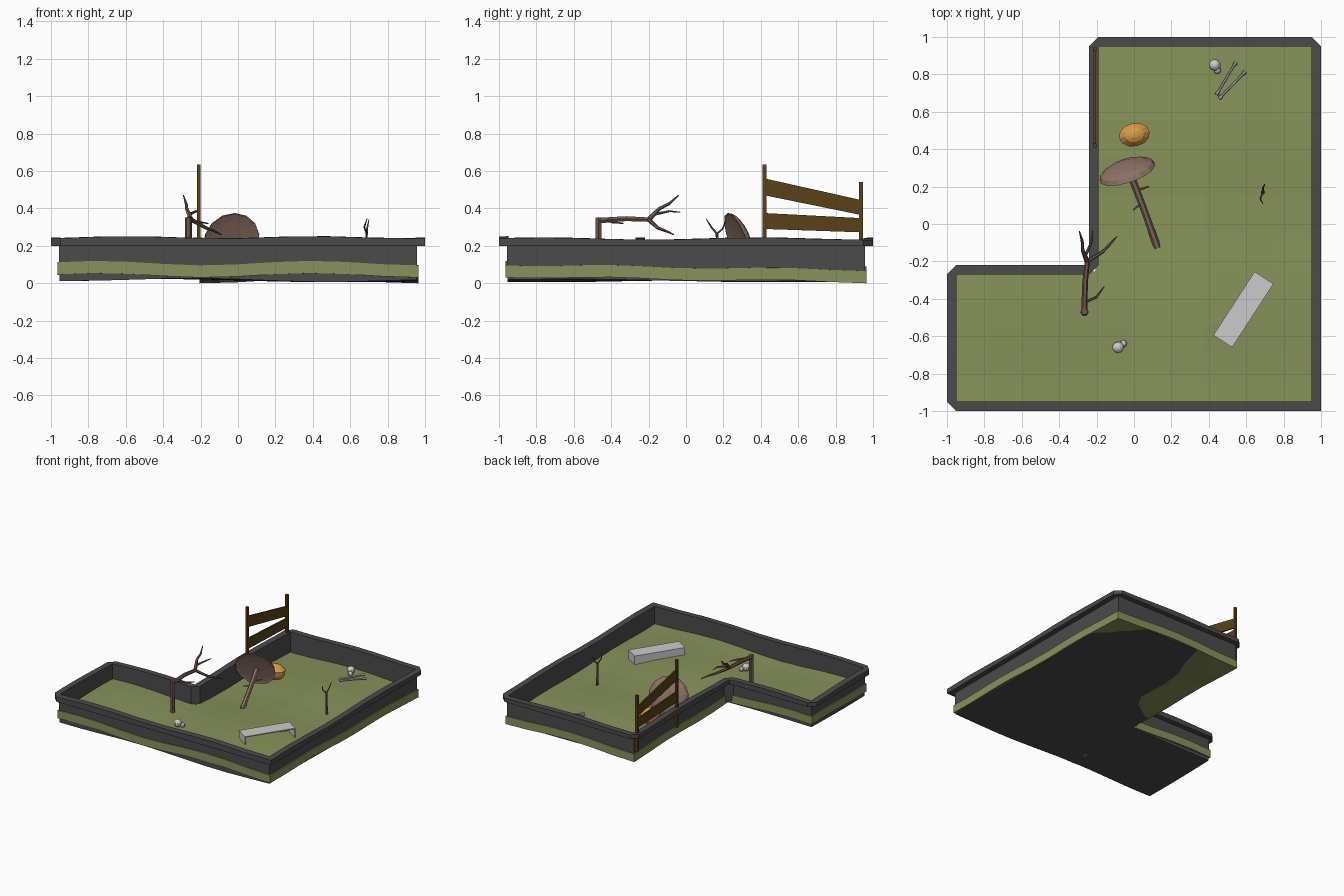
import bpy, bmesh
from math import sin, cos, pi, radians
from mathutils import Vector, Matrix

if "Cube" in bpy.data.objects:
    bpy.data.objects.remove(bpy.data.objects["Cube"])


def material(name, rgb):
    m = bpy.data.materials.new(name)
    m.diffuse_color = (*rgb, 1)
    m.use_nodes = True
    m.node_tree.nodes["Principled BSDF"].inputs["Base Color"].default_value = m.diffuse_color
    return m


STONE = material("dark_stone", (0.07, 0.07, 0.07))
GRASS = material("grass", (0.24, 0.29, 0.10))
WOOD = material("plank_wood", (0.10, 0.053, 0.008))
BARK = material("bark", (0.16, 0.095, 0.075))
CAP = material("cap_brown", (0.27, 0.17, 0.135))
ORANGE = material("orange", (0.68, 0.33, 0.06))


def finish(bm, name, mat=None):
    bmesh.ops.recalc_face_normals(bm, faces=bm.faces)
    me = bpy.data.meshes.new(name)
    bm.to_mesh(me)
    bm.free()
    ob = bpy.data.objects.new(name, me)
    bpy.context.collection.objects.link(ob)
    if mat:
        me.materials.append(mat)
    return ob


def ground_z(x, y):
    return 0.097 - 0.015 * y + 0.012 * sin(5.5 * x + 5.7) + 0.006 * cos(7 * (y - 0.5))


# L-shaped slab with wavy top and bottom
def slab(name, mat, d, top, bottom):
    lin = lambda a, b, n: [a + (b - a) * i / n for i in range(n)]
    xs = lin(-1 + d, -0.24 + d, 4) + lin(-0.24 + d, 1 - d, 6) + [1 - d]
    ys = lin(-1 + d, -0.22 - d, 5) + lin(-0.22 - d, 1 - d, 6) + [1 - d]
    bm = bmesh.new()
    v = [[bm.verts.new((x, y, top(x, y))) for y in ys] for x in xs]
    for i in range(len(xs) - 1):
        for j in range(len(ys) - 1):
            if i >= 4 or j < 5:
                bm.faces.new((v[i][j], v[i + 1][j], v[i + 1][j + 1], v[i][j + 1]))
    ext = bmesh.ops.extrude_face_region(bm, geom=bm.faces[:], use_keep_orig=True)
    for e in ext["geom"]:
        if isinstance(e, bmesh.types.BMVert):
            e.co.z = bottom(e.co.x, e.co.y)
    loose = [w for w in bm.verts if not w.link_faces]
    bmesh.ops.delete(bm, geom=loose, context='VERTS')
    return finish(bm, name, mat)


slab("grass_ground", GRASS, 0.035, ground_z, lambda x, y: ground_z(x, y) - 0.065)
slab("dark_base", STONE, 0.045, lambda x, y: 0.05,
     lambda x, y: 0.017 + 0.010 * sin(4.6 * x + 4.0 + 1.5 * y) * cos(2.5 * y + 1.8) - 0.004 * x)


# Perimeter wall: one cross-section swept round the L, with chamfered corners
def outline(d, outer, n=8):
    p = [(-1 + d, -1 + d), (1 - d, -1 + d), (1 - d, 1 - d),
         (-0.24 + d, 1 - d), (-0.24 + d, -0.22 - d), (-1 + d, -0.22 - d)]
    p = [Vector(q) for q in p]
    cut = [0.05, 0, 0.05, 0.05, 0, 0.05] if outer else [0, 0, 0, 0, 0.05, 0]
    pts = []
    for i in range(6):
        a, b = p[i], p[(i + 1) % 6]
        u = (b - a).normalized()
        a, b = a + u * cut[i], b - u * cut[(i + 1) % 6]
        pts += [a.lerp(b, k / n) for k in range(n + 1)]
    return pts


def wall_top(x, y):
    return 0.243 + 0.006 * sin(6.3 * x - 1) + 0.006 * cos(5.5 * y + 4.2)


bm = bmesh.new()
loops = []
for d, outer, z in [(0, 1, 0.2), (0, 1, None), (0.05, 0, None),
                    (0.05, 0, 0.045), (0.043, 0, 0.045), (0.043, 0, 0.2)]:
    loops.append([bm.verts.new((q.x, q.y, wall_top(q.x, q.y) if z is None else z))
                  for q in outline(d, outer)])
for a, b in zip(loops, loops[1:] + loops[:1]):
    for i in range(len(a)):
        j = (i + 1) % len(a)
        bm.faces.new((a[i], a[j], b[j], b[i]))
bmesh.ops.remove_doubles(bm, verts=bm.verts, dist=0.0005)
finish(bm, "perimeter_wall", STONE)


def box(name, mat, lo, hi):
    bm = bmesh.new()
    bmesh.ops.create_cube(bm, size=1)
    lo, hi = Vector(lo), Vector(hi)
    for v in bm.verts:
        v.co = (lo + hi) / 2 + v.co * (hi - lo)
    return finish(bm, name, mat)


# Broken fence
box("fence_post_tall", WOOD, (-0.22, 0.41, 0.08), (-0.2, 0.43, 0.635))
box("fence_post_short", WOOD, (-0.22, 0.925, 0.08), (-0.2, 0.945, 0.54))
for k, (z0, z1, z2, z3) in enumerate([(0.47, 0.365, 0.445, 0.56), (0.29, 0.272, 0.348, 0.375)]):
    bm = bmesh.new()
    f = bm.faces.new([bm.verts.new((-0.216, y, z)) for y, z in
                      ((0.42, z0), (0.935, z1), (0.935, z2), (0.42, z3))])
    e = bmesh.ops.extrude_face_region(bm, geom=[f], use_keep_orig=True)
    bmesh.ops.translate(bm, vec=(0.012, 0, 0),
                        verts=[g for g in e["geom"] if isinstance(g, bmesh.types.BMVert)])
    finish(bm, f"fence_plank_{k}", WOOD)


# Low-poly limbs: each path is a list of (x, y, z, radius)
def limbs(name, mat, paths):
    cu = bpy.data.curves.new(name, 'CURVE')
    cu.dimensions = '3D'
    cu.bevel_depth = 1
    cu.bevel_resolution = 1
    cu.use_fill_caps = True
    for path in paths:
        s = cu.splines.new('POLY')
        s.use_smooth = False
        s.points.add(len(path) - 1)
        for p, (x, y, z, r) in zip(s.points, path):
            p.co = (x, y, z, 1)
            p.radius = r
    tmp = bpy.data.objects.new(name + "_curve", cu)
    bpy.context.collection.objects.link(tmp)
    bpy.context.view_layer.update()
    me = bpy.data.meshes.new_from_object(tmp.evaluated_get(bpy.context.evaluated_depsgraph_get()))
    bpy.data.objects.remove(tmp)
    ob = bpy.data.objects.new(name, me)
    bpy.context.collection.objects.link(ob)
    me.materials.clear()
    if mat:
        me.materials.append(mat)


limbs("dead_tree", BARK, [
    [(-.265, -.47, .07, .026), (-.265, -.47, .12, .018), (-.265, -.468, .35, .019)],
    [(-.265, -.465, .335, .017), (-.262, -.32, .345, .015), (-.25, -.2, .34, .013)],
    [(-.25, -.2, .34, .014), (-.275, -.14, .40, .010), (-.277, -.09, .425, .008), (-.292, -.04, .47, .003)],
    [(-.25, -.2, .34, .012), (-.17, -.15, .295, .009), (-.13, -.11, .28, .007), (-.09, -.065, .26, .003)],
    [(-.255, -.16, .37, .008), (-.225, -.09, .385, .006), (-.22, -.03, .38, .002)],
    [(-.265, -.42, .34, .008), (-.2, -.39, .325, .007), (-.16, -.335, .32, .003)],
])
limbs("sapling", BARK, [
    [(.69, .17, .08, .010), (.685, .17, .18, .008), (.688, .165, .27, .007)],
    [(.688, .165, .265, .006), (.675, .135, .30, .005), (.69, .108, .345, .002)],
    [(.688, .165, .265, .006), (.69, .195, .29, .005), (.70, .215, .34, .002)],
])

# Toppled giant mushroom
limbs("mushroom_stem", CAP, [
    [(.125, -.125, .09, .020), (.06, .06, .155, .018), (-.02, .27, .225, .020)],
    [(.03, .185, .19, .007), (.08, .20, .20, .004)],
    [(.045, .115, .175, .007), (-.005, .075, .17, .004)],
])
bm = bmesh.new()
bmesh.ops.create_uvsphere(bm, u_segments=14, v_segments=8, radius=0.157)
for v in bm.verts:
    v.co.z = v.co.z * 0.35 if v.co.z > 0 else -v.co.z * 0.08
axis = Vector((-0.12, 0.36, 0.14)).to_track_quat('Z', 'Y').to_matrix().to_4x4()
bm.transform(Matrix.Translation((-0.035, 0.275, 0.228)) @ axis)
finish(bm, "mushroom_cap", CAP)

# Ribbed orange mound
bm = bmesh.new()
bmesh.ops.create_uvsphere(bm, u_segments=12, v_segments=10, radius=1)
for v in bm.verts:
    ring = round((v.co.z + 1) * 50)
    k = 1.06 if ring in (9, 10, 41, 65, 66, 90, 91) else 0.98
    v.co = Vector((v.co.x * 0.083 * k, v.co.y * 0.062 * k, v.co.z * 0.062))
bm.transform(Matrix.Translation((0.002, 0.477, 0.14)) @ Matrix.Rotation(radians(12), 4, 'Z'))
finish(bm, "orange_mound", ORANGE)

# Open stone box lying on its side
bm = bmesh.new()
bmesh.ops.create_cube(bm, size=1)
bmesh.ops.delete(bm, geom=[f for f in bm.faces if f.normal.y < -0.5], context='FACES')
bm.transform(Matrix.Diagonal((0.405, 0.12, 0.105, 1)))
crate = finish(bm, "open_box")
crate.location = (0.585, -0.457, 0.125)
crate.rotation_euler.z = radians(57)
sol = crate.modifiers.new("walls", 'SOLIDIFY')
sol.thickness = 0.012
sol.offset = -1


# Skulls with jaws
for k, (x, y, jx, jy) in enumerate([(-.085, -.66, -.057, -.64), (.432, .85, .446, .822)]):
    z = ground_z(x, y)
    bm = bmesh.new()
    bmesh.ops.create_uvsphere(bm, u_segments=10, v_segments=8, radius=0.031,
                              matrix=Matrix.Translation((x, y, z + 0.032)))
    bmesh.ops.create_uvsphere(bm, u_segments=8, v_segments=6, radius=0.02,
                              matrix=Matrix.Translation((jx, jy, z + 0.016)))
    finish(bm, f"skull_{k}")

# Crossed long bones with knobbed ends
bones = []
for a, b in [((.44, .69), (.545, .865)), ((.455, .67), (.595, .815))]:
    z = ground_z(*a) + 0.012
    a, b = Vector((*a, z)), Vector((*b, z))
    bones.append([(*a.lerp(b, t), r) for t, r in
                  ((0, .008), (.05, .012), (.12, .006), (.88, .006), (.95, .012), (1, .008))])
limbs("loose_bones", None, bones)
